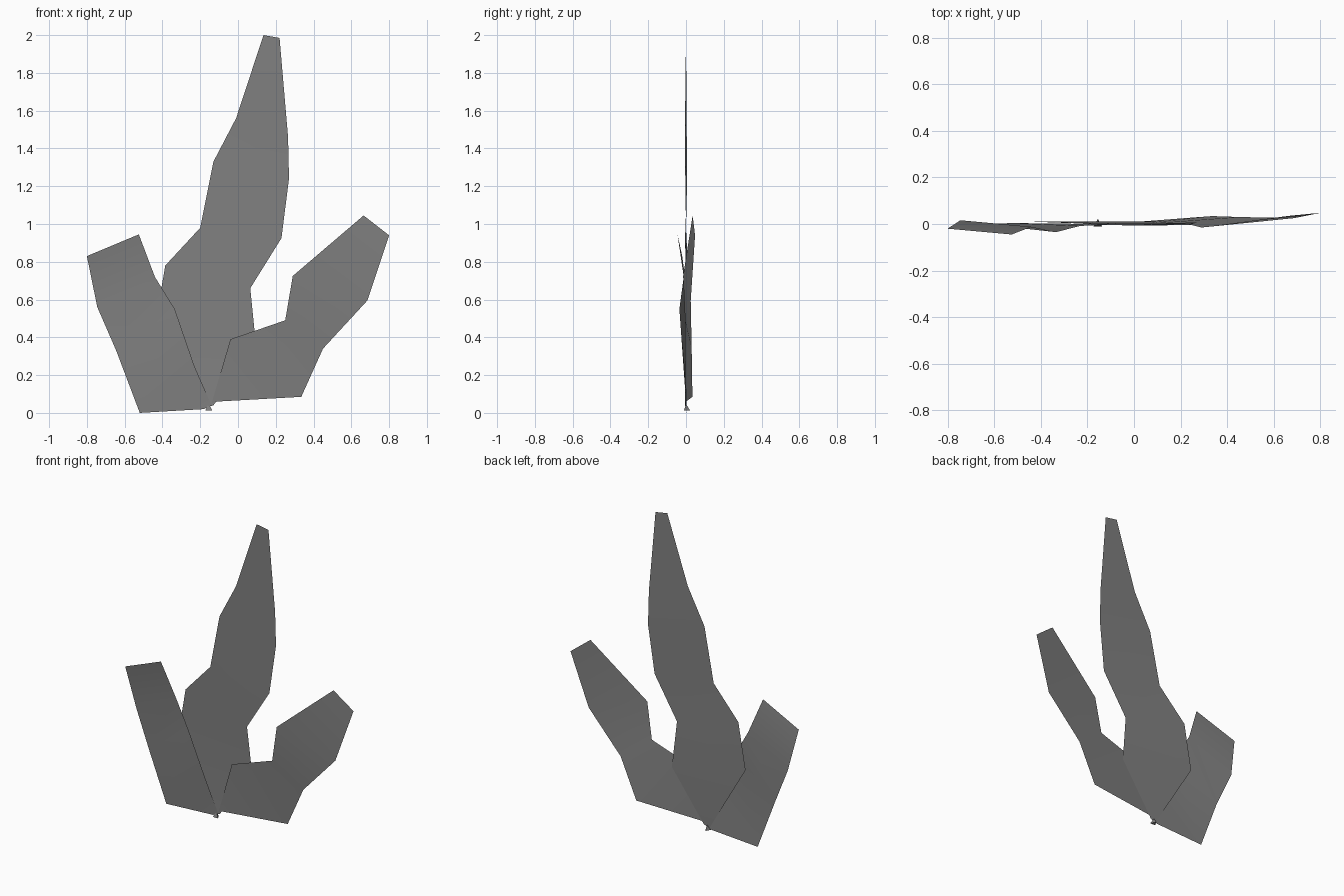
import bpy
import bmesh

default = bpy.data.objects.get("Cube")
if default:
    bpy.data.objects.remove(default, do_unlink=True)

# Single grey for the whole plant
GREY = (0.22, 0.22, 0.22, 1.0)
grey = bpy.data.materials.new("leaf_grey")
grey.use_nodes = True
grey.diffuse_color = GREY
grey.node_tree.nodes["Principled BSDF"].inputs["Base Color"].default_value = GREY


def finish(name, bm):
    mesh = bpy.data.meshes.new(name)
    bm.to_mesh(mesh)
    bm.free()
    mesh.materials.append(grey)
    obj = bpy.data.objects.new(name, mesh)
    bpy.context.collection.objects.link(obj)
    return obj


def leaf(name, left_edge, right_edge):
    """Thin sheet of quads between two edges running from root to tip."""
    bm = bmesh.new()
    rows = [(bm.verts.new(a), bm.verts.new(b)) for a, b in zip(left_edge, right_edge)]
    for (a, b), (d, c) in zip(rows, rows[1:]):
        bm.faces.new((a, b, c, d)).smooth = True
    return finish(name, bm)


# Tall middle leaf
leaf("tall_leaf",
     [(-.17, 0, .03), (-.437, .01, .48), (-.385, .01, .78), (-.2, 0, .98),
      (-.13, -.005, 1.33), (-.01, -.005, 1.56), (.135, 0, 2)],
     [(-.13, 0, .04), (.095, .01, .36), (.065, 0, .66), (.23, -.005, .925),
      (.27, .006, 1.24), (.265, .004, 1.46), (.22, 0, 1.985)])

# Short leaf on the -x side
leaf("right_leaf",
     [(-.18, 0, .02), (-.52, .004, 0), (-.645, 0, .33), (-.745, .016, .56), (-.8, -.02, .83)],
     [(-.14, -.005, .04), (-.23, -.008, .245), (-.335, -.035, .55),
      (-.44, -.012, .72), (-.525, -.045, .945)])

# Bent leaf on the +x side
leaf("left_leaf",
     [(-.14, 0, .05), (-.04, -.006, .39), (.25, -.005, .49), (.29, -.015, .725), (.665, .035, 1.045)],
     [(-.11, 0, .06), (.335, .034, .085), (.45, .03, .34), (.685, .025, .595), (.8, .048, .94)])

# Tiny three-sided root
bm = bmesh.new()
bmesh.ops.create_cone(bm, cap_ends=True, segments=3, radius1=.022, radius2=0, depth=.035)
root = finish("root", bm)
root.location = (-.155, 0, .03)
